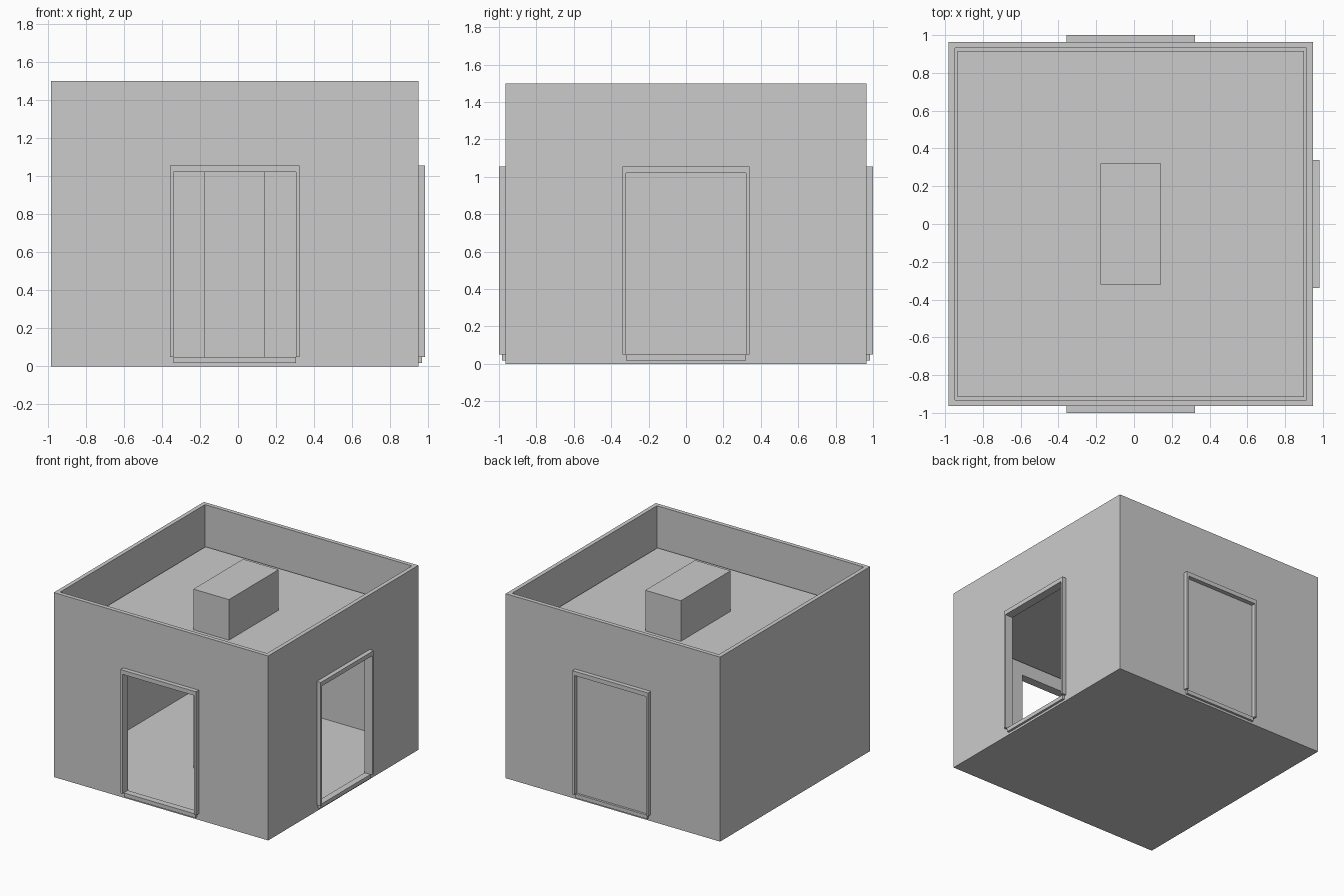
import bpy, bmesh
from math import radians
from mathutils import Matrix, Vector

if "Cube" in bpy.data.objects:
    bpy.data.objects.remove(bpy.data.objects["Cube"])

CX = -0.0175            # room centre in x
HALF, WALL, TOP = 0.9645, 0.048, 1.5
FLOOR, SILL_Z, HEAD_Z = 0.045, 0.05, 1.02
DOOR = 0.322            # half width of each doorway


def finish(bm, name, turn=0):
    # turn about the room centre, then place
    bm.transform(Matrix.Translation((CX, 0, 0)) @ Matrix.Rotation(radians(turn), 4, 'Z'))
    bmesh.ops.recalc_face_normals(bm, faces=bm.faces[:])
    me = bpy.data.meshes.new(name)
    bm.to_mesh(me)
    bm.free()
    ob = bpy.data.objects.new(name, me)
    bpy.context.collection.objects.link(ob)
    return ob


def box_bm(x0, x1, y0, y1, z0, z1):
    bm = bmesh.new()
    bmesh.ops.create_cube(bm, size=1)
    bm.transform(Matrix.Translation(((x0 + x1) / 2, (y0 + y1) / 2, (z0 + z1) / 2))
                 @ Matrix.Diagonal((x1 - x0, y1 - y0, z1 - z0, 1)))
    return bm


def box(name, *dims, turn=0):
    return finish(box_bm(*dims), name, turn)


def prism(name, outline, y0, y1, turn=0):
    # x-z outline extruded along y
    bm = bmesh.new()
    face = bm.faces.new([bm.verts.new((x, y0, z)) for x, z in outline])
    ext = bmesh.ops.extrude_face_region(bm, geom=[face])['geom']
    moved = [v for v in ext if isinstance(v, bmesh.types.BMVert)]
    bmesh.ops.translate(bm, vec=Vector((0, y1 - y0, 0)), verts=moved)
    return finish(bm, name, turn)


# Walls and floor: a box with its top inset and pushed down
bm = box_bm(-HALF, HALF, -HALF, HALF, 0, TOP)
bm.normal_update()
lid = max(bm.faces, key=lambda f: f.calc_center_median().z)
bmesh.ops.inset_region(bm, faces=[lid], thickness=WALL)
ext = bmesh.ops.extrude_discrete_faces(bm, faces=[lid])['faces'][0]
for v in ext.verts:
    v.co.z = FLOOR
walls = finish(bm, "walls_and_floor")

# Doorways on front, right and back, each with a casing and a step
casing = [(-0.34, SILL_Z), (-0.34, 1.055), (0.34, 1.055), (0.34, SILL_Z),
          (DOOR, SILL_Z), (DOOR, HEAD_Z), (-DOOR, HEAD_Z), (-DOOR, SILL_Z)]
for side, turn in (("front", 0), ("right", 90), ("back", 180)):
    cutter = box(side + "_door_cutter", -DOOR, DOOR, -1.1, -0.8, SILL_Z, HEAD_Z, turn=turn)
    cutter.hide_render = True
    cutter.hide_set(True)
    mod = walls.modifiers.new(side + "_doorway", 'BOOLEAN')
    mod.operation, mod.solver, mod.object = 'DIFFERENCE', 'EXACT', cutter
    prism(side + "_door_casing", casing, -1.0, -HALF, turn)
    box(side + "_door_step", -DOOR, DOOR, -0.983, -HALF, 0.018, SILL_Z, turn=turn)

# Roof slab below the parapet
inner = HALF - WALL
box("roof_slab", -inner, inner, -inner, inner, 1.115, 1.167)

# Central shaft from floor through the roof
box("central_shaft", -0.16, 0.16, -0.32, 0.32, FLOOR, 1.497)
